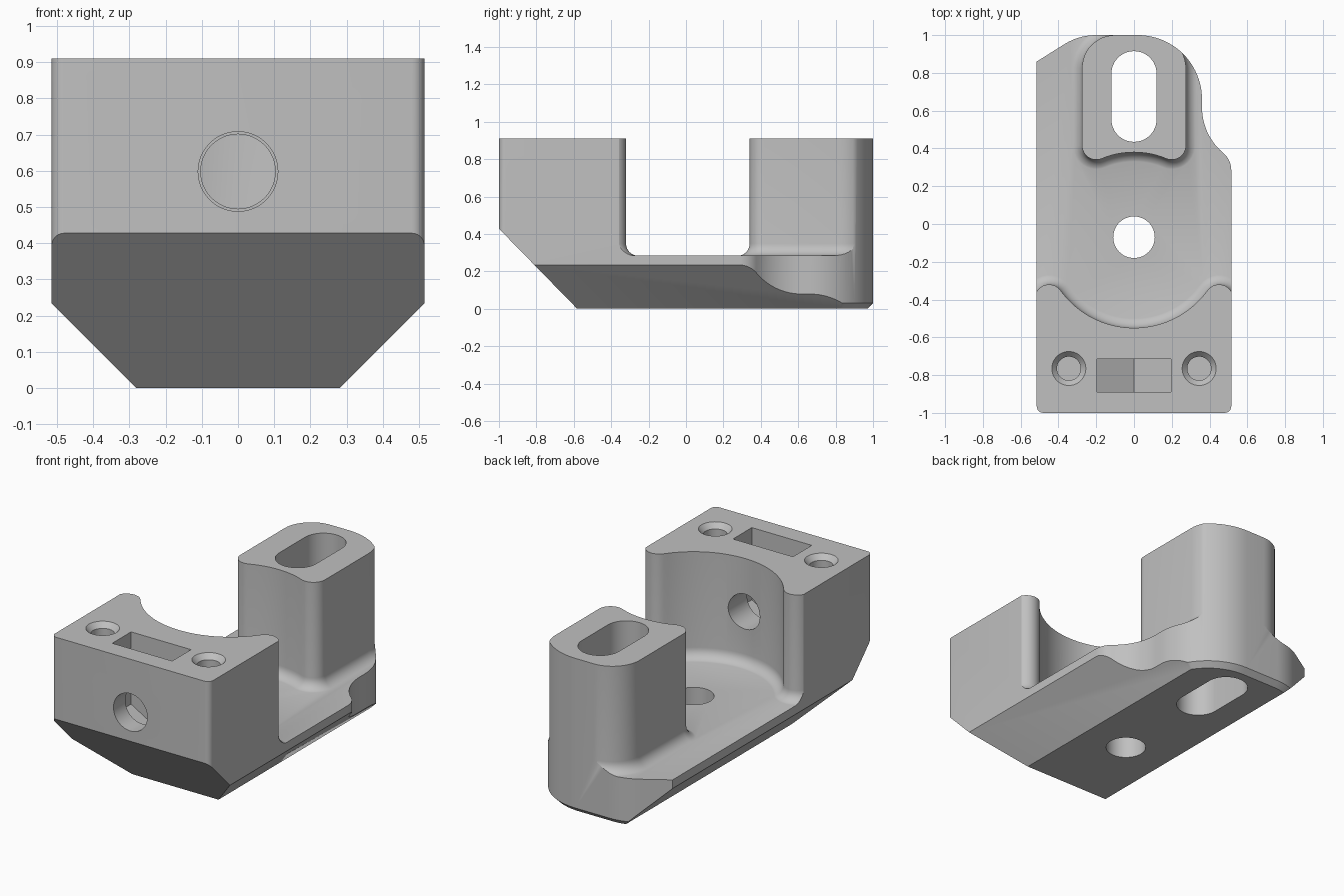
import bpy, bmesh
from math import sin, cos, radians, pi
from mathutils import Vector

cube = bpy.data.objects.get("Cube")
if cube:
    bpy.data.objects.remove(cube, do_unlink=True)

TOP, FLOOR, FILLET = 0.91, 0.285, 0.065
HUB = (0, -0.07)  # centre shared by the hole and both concave walls


def arc(centre, r, a, b, n=12):
    angles = [radians(a + (b - a) * i / n) for i in range(n + 1)]
    return [(centre[0] + r * cos(t), centre[1] + r * sin(t)) for t in angles]


def circle(centre, r, n=48):
    return arc(centre, r, 0, 360, n)[:-1]


def grow(pts, d):
    """Offset a counter-clockwise outline outwards by d."""
    out = []
    for i, p in enumerate(pts):
        p = Vector(p)
        e1 = (p - Vector(pts[i - 1])).normalized()
        e2 = (Vector(pts[(i + 1) % len(pts)]) - p).normalized()
        n1, n2 = Vector((e1.y, -e1.x)), Vector((e2.y, -e2.x))
        out.append(p + (n1 + n2) * (d / (1 + n1.dot(n2))))
    return out


def loft(name, pts, levels, axis="Z"):
    """Stack copies of an outline at (height, offset) levels and skin them."""
    place = {"Z": lambda u, v, h: (u, v, h),
             "Y": lambda u, v, h: (u, h, v),
             "X": lambda u, v, h: (h, u, v)}[axis]
    bm = bmesh.new()
    rings = [[bm.verts.new(place(p[0], p[1], h)) for p in grow(pts, d)]
             for h, d in levels]
    for low, high in zip(rings, rings[1:]):
        for i in range(len(pts)):
            bm.faces.new((low[i - 1], low[i], high[i], high[i - 1]))
    bm.faces.new(rings[0])
    bm.faces.new(rings[-1])
    bmesh.ops.recalc_face_normals(bm, faces=bm.faces)
    mesh = bpy.data.meshes.new(name)
    bm.to_mesh(mesh)
    bm.free()
    obj = bpy.data.objects.new(name, mesh)
    bpy.context.collection.objects.link(obj)
    return obj


def prism(name, pts, a, b, axis="Z"):
    return loft(name, pts, [(a, 0), (b, 0)], axis)


def combine(body, other, operation):
    mod = body.modifiers.new(operation, "BOOLEAN")
    mod.operation, mod.solver, mod.object = operation, "EXACT", other
    bpy.context.view_layer.objects.active = body
    bpy.ops.object.modifier_apply(modifier=mod.name)
    bpy.data.objects.remove(other, do_unlink=True)


# Levels for an upright with a rounded fillet at its foot
flare = [(0.1, FILLET)]
for i in range(9):
    a = i / 8 * pi / 2
    flare.append((FLOOR - 0.002 + FILLET * (1 - cos(a)), FILLET * (1 - sin(a))))
flare.append((TOP, 0))

# Floor slab
body = prism("bracket_body", [(-0.7, -1.2), (0.7, -1.2), (0.7, 1.2), (-0.7, 1.2)],
             -0.1, FLOOR)

# Front block with a concave back wall between two rounded horns
block = [(-0.525, -1.2), (0.525, -1.2)]
block += arc((0.45, -0.395), 0.075, 0, 144.2)
block += arc(HUB, 0.48, -35.8, -144.2, 40)[1:-1]
block += arc((-0.45, -0.395), 0.075, 35.8, 180)
combine(body, loft("front_block", block, flare), "UNION")

# Rear post with a concave front wall
post = arc((-0.2, 0.415), 0.075, 180, 292.4)
post += arc(HUB, 0.45, 112.4, 67.6)[1:-1]
post += arc((0.2, 0.415), 0.075, 247.6, 360)
post += arc((0.1, 0.825), 0.175, 0, 90)
post += arc((-0.1, 0.825), 0.175, 90, 180)
combine(body, loft("rear_post", post, flare), "UNION")

# Overall plan outline with a small bottom chamfer
plan = arc((-0.48, -0.965), 0.035, 180, 270, 6)
plan += arc((0.48, -0.965), 0.035, 270, 360, 6)
plan += arc((0.395, 0.285), 0.12, 0, 50)
plan += arc((0.674, 0.617), 0.314, 230, 180)[1:]
plan += arc((0.02, 0.66), 0.34, 0, 90, 24)
plan += arc((-0.2, 0.68), 0.32, 90, 122)
plan += [(-0.515, 0.86)]
combine(body, loft("plan_outline", plan, [(0, -0.03), (0.03, 0), (1.1, 0)]),
        "INTERSECT")

# Sloped undersides: both flanks, then the front
flanks = [(-0.28, -0.001), (0.28, -0.001), (0.516, 0.235), (0.53, 1.2),
          (-0.53, 1.2), (-0.516, 0.235)]
combine(body, prism("flank_slopes", flanks, -1.3, 1.3, "Y"), "INTERSECT")
nose = [(-0.58, -0.002), (1.1, -0.002), (1.1, 1.3), (-1.01, 1.3), (-1.01, 0.438)]
combine(body, prism("nose_slope", nose, -0.8, 0.8, "X"), "INTERSECT")

# Floor hole and post slot
combine(body, prism("floor_hole", circle(HUB, 0.11), -0.2, 0.6), "DIFFERENCE")
slot = arc((0, 0.795), 0.12, 0, 180, 24) + arc((0, 0.555), 0.12, 180, 360, 24)
combine(body, prism("post_slot", slot, -0.2, 1.2), "DIFFERENCE")

# Countersunk blind screw holes
for x in (-0.345, 0.345):
    hole = loft("screw_hole", circle((x, -0.765), 0.063),
                [(0.6, 0), (TOP - 0.03, 0), (TOP, 0.027), (TOP + 0.03, 0.054)])
    combine(body, hole, "DIFFERENCE")

# Horizontal bolt hole and the nut pocket above it
combine(body, prism("bolt_hole_front", circle((0, 0.598), 0.11), -1.2, -0.8, "Y"),
        "DIFFERENCE")
combine(body, prism("bolt_hole_back", circle((0, 0.598), 0.103), -0.85, -0.2, "Y"),
        "DIFFERENCE")
pocket = [(-0.195, 0.485), (0, 0.373), (0.195, 0.485), (0.195, 1.1), (-0.195, 1.1)]
combine(body, prism("nut_pocket", pocket, -0.89, -0.715, "Y"), "DIFFERENCE")

# Plain grey finish
grey = bpy.data.materials.new("plain_grey")
grey.use_nodes = True
colour = (0.53, 0.53, 0.53, 1)
grey.diffuse_color = colour
grey.node_tree.nodes["Principled BSDF"].inputs["Base Color"].default_value = colour
body.data.materials.clear()
body.data.materials.append(grey)
for face in body.data.polygons:
    face.material_index = 0

bpy.ops.object.select_all(action="DESELECT")
body.select_set(True)
bpy.context.view_layer.objects.active = body
bpy.ops.object.shade_smooth_by_angle(angle=radians(25))
